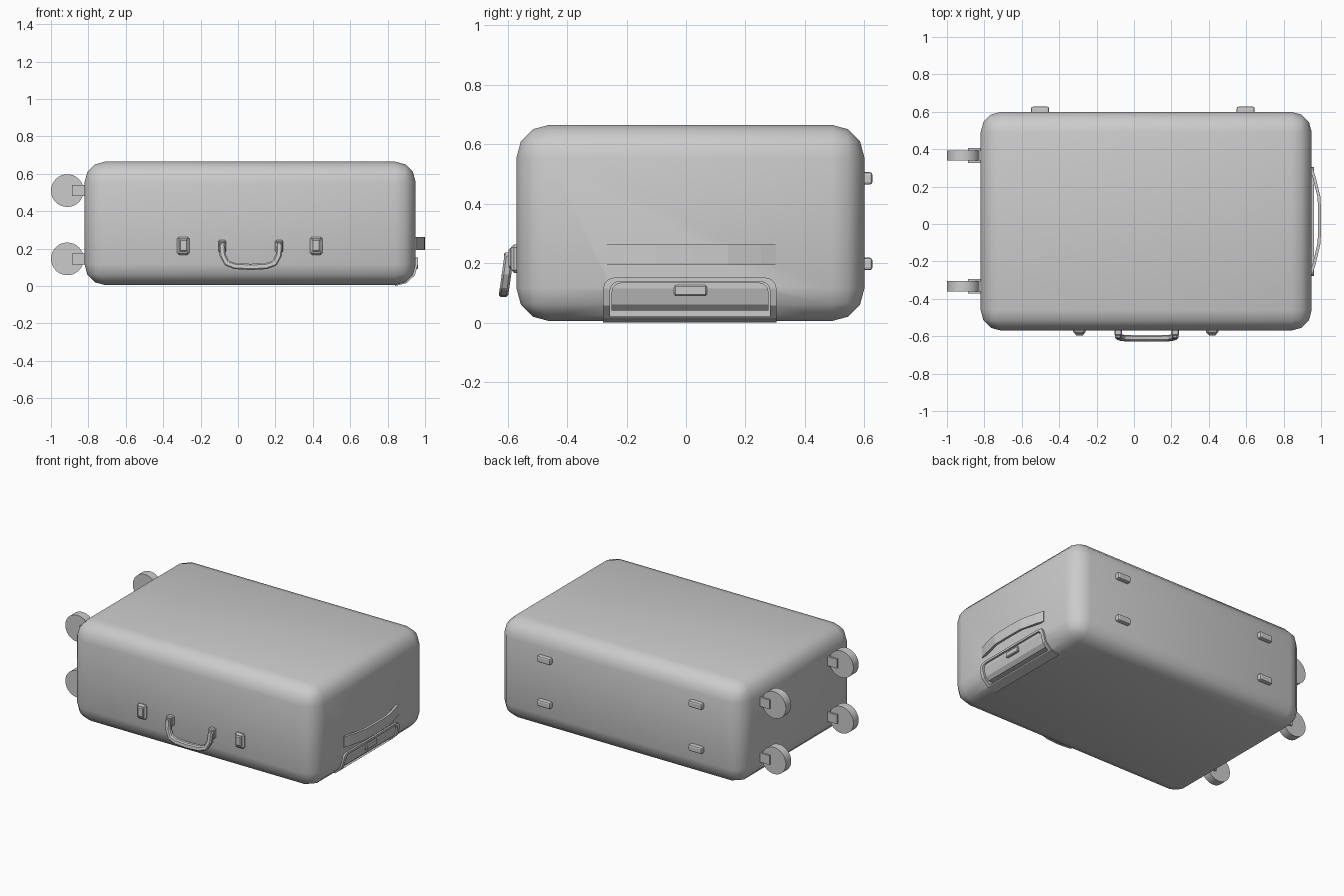
import bpy, bmesh, math
from mathutils import Matrix

if "Cube" in bpy.data.objects:
    bpy.data.objects.remove(bpy.data.objects["Cube"])


def finish(name, bm, smooth=None):
    bmesh.ops.recalc_face_normals(bm, faces=bm.faces[:])
    me = bpy.data.meshes.new(name)
    bm.to_mesh(me)
    bm.free()
    ob = bpy.data.objects.new(name, me)
    bpy.context.collection.objects.link(ob)
    if smooth:
        bpy.ops.object.select_all(action='DESELECT')
        ob.select_set(True)
        bpy.context.view_layer.objects.active = ob
        bpy.ops.object.shade_smooth_by_angle(angle=math.radians(smooth))
    return ob


def box(name, lo, hi, bevel=0.0, seg=1, pick=None, smooth=None):
    """Box from corner to corner; pick selects which edges are bevelled."""
    bm = bmesh.new()
    bmesh.ops.create_cube(bm, size=1)
    for v in bm.verts:
        v.co = [(a + b) / 2 + c * (b - a) for a, b, c in zip(lo, hi, v.co)]
    if bevel:
        edges = [e for e in bm.edges if pick is None or pick(*[v.co for v in e.verts])]
        bmesh.ops.bevel(bm, geom=edges, offset=bevel, segments=seg, profile=0.5, affect='EDGES')
    return finish(name, bm, smooth)


def prism(name, pts, place, lo, hi):
    """Extrude a closed 2D outline; place(a, b, t) maps it to 3D."""
    bm = bmesh.new()
    r0, r1 = [[bm.verts.new(place(a, b, t)) for a, b in pts] for t in (lo, hi)]
    n = len(pts)
    bm.faces.new(r0)
    bm.faces.new(r1[::-1])
    for i in range(n):
        j = (i + 1) % n
        bm.faces.new((r0[i], r0[j], r1[j], r1[i]))
    return finish(name, bm)


def ribbon(path, half):
    """Outline of a band of constant width around an open path."""
    left, right = [], []
    for i, (x, y) in enumerate(path):
        a, b = path[max(i - 1, 0)], path[min(i + 1, len(path) - 1)]
        d = math.hypot(b[0] - a[0], b[1] - a[1])
        nx, ny = -(b[1] - a[1]) / d * half, (b[0] - a[0]) / d * half
        left.append((x + nx, y + ny))
        right.append((x - nx, y - ny))
    return left + right[::-1]


def boolean(ob, cutter, op):
    m = ob.modifiers.new(op.lower(), 'BOOLEAN')
    m.object, m.operation, m.solver = cutter, op, 'EXACT'
    cutter.hide_render = True
    cutter.hide_viewport = True
    cutter.display_type = 'WIRE'


def soften(ob, width):
    m = ob.modifiers.new('bevel', 'BEVEL')
    m.width, m.segments, m.limit_method = width, 1, 'ANGLE'


def top_x_edges(zmin):
    # upper edges that run along x
    return lambda a, b: abs(a.x - b.x) > 1e-4 and a.z > zmin


# Case body, with the pull-handle pocket cut into its lower right edge
body = box('case_body', (-0.82, -0.57, 0.005), (0.95, 0.60, 0.665), 0.11, 3, smooth=40)
pocket = box('pocket_cutter', (0.87, -0.255, 0.02), (1.1, 0.282, 0.138), 0.03, 3, top_x_edges(0.1))
boolean(body, pocket, 'DIFFERENCE')


# Panels that wrap around the rounded lower edge
def wrap(ox, oz, thick, zt):
    def arc(ex, ez):
        p = [(0.84 + ex, zt)]
        for i in range(4):
            t = math.radians(30 * i)
            p.append((0.84 + ex * math.cos(t), 0.115 - ez * math.sin(t)))
        return p
    return arc(0.11 + ox, 0.11 + oz) + arc(0.11 + ox - thick, 0.11 + oz - thick)[::-1]


place_y = lambda a, b, t: (a, t, b)
frame = prism('pull_handle_frame', wrap(0.012, 0.005, 0.035, 0.17), place_y, -0.28, 0.306)
frame_shape = box('frame_trim', (0.7, -0.279, -0.1), (1.1, 0.305, 0.152), 0.04, 3, top_x_edges(0.1))
boolean(frame, frame_shape, 'INTERSECT')
boolean(frame, pocket, 'DIFFERENCE')

grip = prism('pull_handle_grip', wrap(0.004, -0.002, 0.035, 0.17), place_y, -0.26, 0.29)
grip_shape = box('grip_trim', (0.7, -0.25, 0.04), (1.1, 0.277, 0.134), 0.03, 3, top_x_edges(0.1))
boolean(grip, grip_shape, 'INTERSECT')
box('release_button', (0.92, -0.04, 0.09), (0.962, 0.07, 0.126), 0.005)

# Arched side strap
strap = prism('side_strap', ribbon([(0.947, 0.30), (0.963, 0.25), (0.99, 0.14), (0.992, 0.02),
                                    (0.99, -0.10), (0.963, -0.215), (0.947, -0.265)], 0.008),
              lambda a, b, t: (a, b, t), 0.193, 0.262)

# Front carry handle, leaning slightly outwards at the bottom
half = [(0.155, 0.232), (0.15, 0.165), (0.128, 0.122), (0.085, 0.107), (0.0, 0.102)]
path = [(0.068 - x, z) for x, z in half] + [(0.068 + x, z) for x, z in half[-2::-1]]
handle = prism('carry_handle', ribbon(path, 0.0165),
               lambda a, b, t: (a, t + (b - 0.16) * 0.14, b), -0.62, -0.588)
soften(handle, 0.007)
for s in (-1, 1):
    x = 0.068 + s * 0.152
    box('carry_handle_mount', (x - 0.021, -0.597, 0.18), (x + 0.021, -0.56, 0.245), 0.006)
    box('carry_handle_pivot', (x - 0.012, -0.612, 0.2), (x + 0.012, -0.58, 0.235), 0.004)

# Front latches
for x in (-0.292, 0.418):
    box('latch_plate', (x - 0.033, -0.588, 0.167), (x + 0.033, -0.56, 0.263), 0.01)
    box('latch_tab', (x - 0.022, -0.597, 0.185), (x + 0.022, -0.57, 0.25), 0.006)

# Feet on the back side
for x in (-0.502, 0.597):
    for z in (0.485, 0.197):
        box('back_foot', (x - 0.048, 0.59, z - 0.021), (x + 0.048, 0.627, z + 0.021), 0.009, 2)

# Wheels and their brackets on the left end
for y in (0.366, -0.333):
    for z in (0.51, 0.145):
        bm = bmesh.new()
        bmesh.ops.create_cone(bm, cap_ends=True, segments=32, radius1=0.0875, radius2=0.0875, depth=0.055,
                              matrix=Matrix.Translation((-0.9125, y, z)) @ Matrix.Rotation(math.pi / 2, 4, 'X'))
        finish('wheel', bm, 30)
        for s in (-1, 1):
            yc = y + s * 0.032
            box('wheel_bracket', (-0.888, yc - 0.007, z - 0.03), (-0.81, yc + 0.007, z + 0.03))
